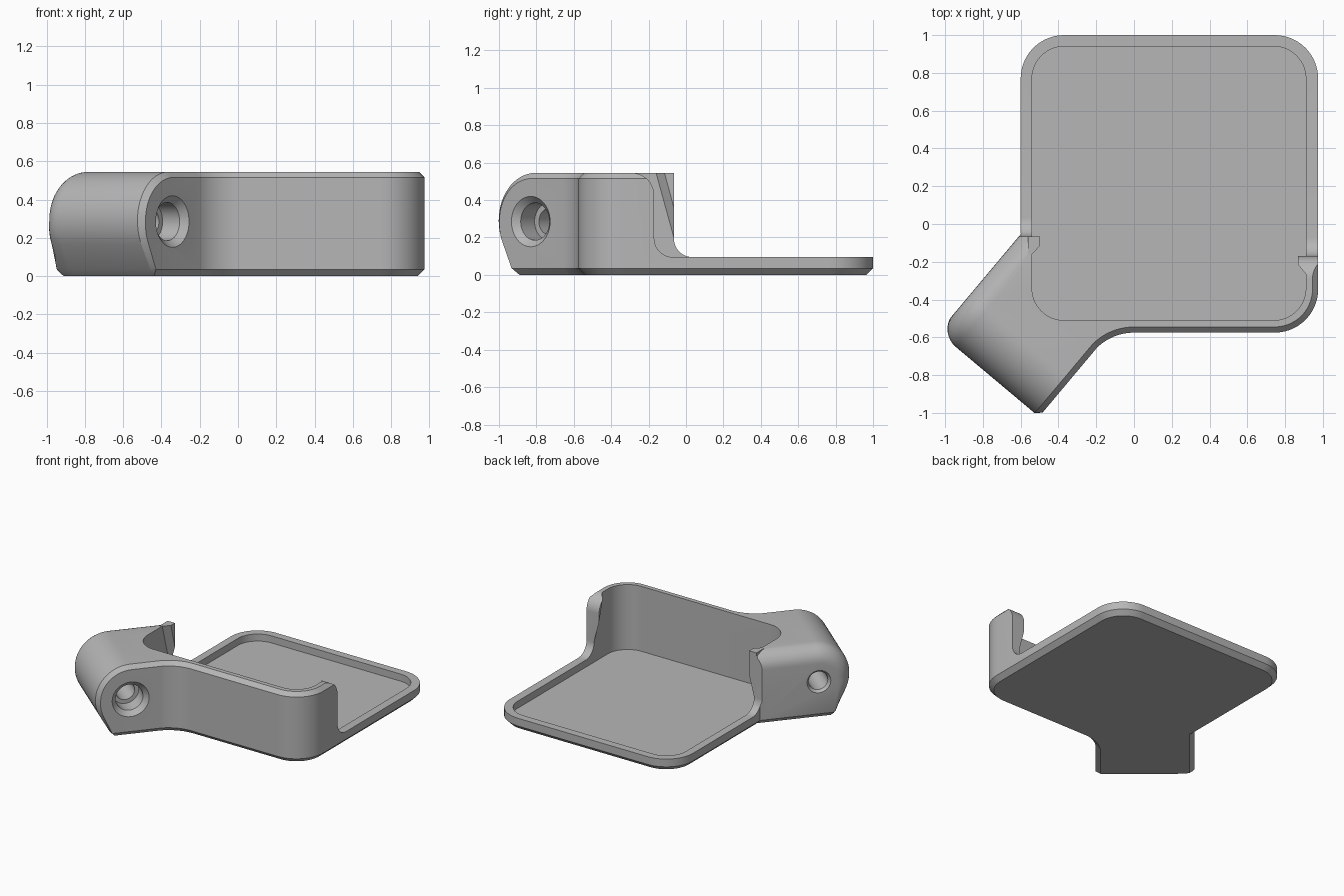
import bpy, bmesh
from math import sin, cos, pi, radians
from mathutils import Vector

cube = bpy.data.objects.get("Cube")
if cube:
    bpy.data.objects.remove(cube, do_unlink=True)

grey = bpy.data.materials.new("matte_grey")
grey.use_nodes = True
grey.diffuse_color = (0.47, 0.47, 0.47, 1)
grey.node_tree.nodes["Principled BSDF"].inputs["Base Color"].default_value = grey.diffuse_color

TOP, RIM, FLOOR = 0.545, 0.095, 0.04
CHAMFER, EDGE = 0.035, 0.03


def finish(name, bm):
    bmesh.ops.remove_doubles(bm, verts=bm.verts, dist=1e-5)
    bmesh.ops.recalc_face_normals(bm, faces=bm.faces)
    mesh = bpy.data.meshes.new(name)
    bm.to_mesh(mesh)
    bm.free()
    mesh.materials.append(grey)
    ob = bpy.data.objects.new(name, mesh)
    bpy.context.collection.objects.link(ob)
    return ob


def loft(name, rings):
    """Skin rings of equal length and cap both ends."""
    bm = bmesh.new()
    rows = [[bm.verts.new(p) for p in ring] for ring in rings]
    count = len(rows[0])
    for a, b in zip(rows, rows[1:]):
        for i in range(count):
            j = (i + 1) % count
            bm.faces.new((a[i], a[j], b[j], b[i]))
    bm.faces.new(rows[0][::-1])
    bm.faces.new(rows[-1])
    return finish(name, bm)


def hull(name, points):
    bm = bmesh.new()
    for p in points:
        bm.verts.new(p)
    bmesh.ops.convex_hull(bm, input=bm.verts)
    return finish(name, bm)


def arc(cx, cy, r, start, end, steps=14):
    angles = [radians(start + (end - start) * i / steps) for i in range(steps + 1)]
    return [(cx + r * cos(a), cy + r * sin(a)) for a in angles]


def at_z(points, z):
    return [(x, y, z) for x, y in points]


def combine(target, tool, operation):
    mod = target.modifiers.new(operation, "BOOLEAN")
    mod.operation, mod.solver, mod.object = operation, "EXACT", tool
    bpy.context.view_layer.objects.active = target
    bpy.ops.object.modifier_apply(modifier=mod.name)
    bpy.data.objects.remove(tool, do_unlink=True)


# Tray body: rounded square whose front flows into the arm
def outline(o):
    r = 0.23 - o
    return (arc(0, -0.855, 0.28 + o, 140, 90)
            + arc(0.745, -0.345, r, -90, 0) + arc(0.745, 0.77, r, 0, 90)
            + arc(-0.37, 0.77, r, 90, 180)
            + [(-0.6 + o, -0.05), (-0.5, -0.1), (-0.42, -0.45)])


holder = loft("angled_tray_holder", [
    at_z(outline(CHAMFER), 0), at_z(outline(0), CHAMFER),
    at_z(outline(0), TOP - EDGE), at_z(outline(EDGE), TOP)])

# Arm frame: across runs between its two sides, along points outward
ACROSS = Vector((cos(radians(40)), -sin(radians(40)), 0))
ALONG = Vector((-cos(radians(50)), -sin(radians(50)), 0))
LEFT, RIGHT = -0.425, 0.271


def arm_point(n, s, z):
    return ACROSS * n + ALONG * s + Vector((0, 0, z))


def arm_ring(n, o):
    low = max(0, CHAMFER - min(n - LEFT, RIGHT - n))
    pts = [(0.3, low), (0.3, TOP - o)]
    for i in range(21):
        deg = 90 - 6 * i
        r = 0.255 - o * (1 if deg >= 0 else 1 + deg / 100)
        pts.append((0.85 + r * cos(radians(deg)), 0.29 + r * sin(radians(deg))))
    foot = 1.0 - 0.3 * o
    pts += [(foot, 0.037), (foot - 0.037 + low, low)]
    return [arm_point(n, s, z) for s, z in pts]


# Arm: rounded nose, soft fillet on one side, chamfer on the other
FILLET = 0.12
turns = [pi / 2 * i / 8 for i in range(8, -1, -1)]
rings = [arm_ring(LEFT + FILLET * (1 - sin(a)), FILLET * (1 - cos(a))) for a in turns]
rings += [arm_ring(RIGHT - CHAMFER, 0), arm_ring(RIGHT - EDGE, 0), arm_ring(RIGHT, EDGE)]
combine(holder, loft("arm", rings), "UNION")

# Pocket
pocket = (arc(0.74, -0.34, 0.17, -90, 0) + arc(0.74, 0.77, 0.17, 0, 90)
          + arc(-0.37, 0.77, 0.17, 90, 180) + arc(-0.37, -0.34, 0.17, 180, 270))
combine(holder, loft("pocket_cutter", [at_z(pocket, FLOOR), at_z(pocket, 1)]), "DIFFERENCE")


# Tapered retaining lips inside both wall ends
def lip(name, wall, side, y):
    root, tip = wall - side * 0.02, wall + side * 0.043
    return hull(name, [
        (root, y, TOP), (tip, y, TOP), (tip, y - 0.05, TOP),
        (wall, y - 0.095, TOP), (root, y - 0.095, TOP),
        (tip, y, 0.36), (wall, y, 0.2), (root, y, 0.2)])


combine(holder, lip("lip", -0.54, 1, -0.065), "UNION")
combine(holder, lip("lip", 0.91, -1, -0.17), "UNION")


# Clear the rear above the low rim, leaving filleted wall ends
def rear_cutter(x0, x1, y, crown):
    pts = [(1.2, RIM)] + arc(y + 0.1, RIM + 0.1, 0.1, 270, 180)
    if crown:
        pts += arc(y - crown, TOP - crown, crown, 0, 90)
        pts += [(y - crown, 0.8)]
    else:
        pts += [(y, 0.8)]
    pts += [(1.2, 0.8)]
    return loft("rear_cutter", [[(x, b, c) for b, c in pts] for x in (x0, x1)])


combine(holder, rear_cutter(-1.2, 0.2, -0.065, 0), "DIFFERENCE")
combine(holder, rear_cutter(0.2, 1.2, -0.17, 0.12), "DIFFERENCE")

# Stepped bolt hole across the arm
steps = [(LEFT - 0.01, 0.095), (LEFT + 0.02, 0.07), (0.12, 0.07), (0.12, 0.1),
         (RIGHT - 0.035, 0.1), (RIGHT, 0.135), (RIGHT + 0.01, 0.145)]
bolt = [[arm_point(n, 0.856 + r * cos(2 * pi * i / 40), 0.285 + r * sin(2 * pi * i / 40))
         for i in range(40)] for n, r in steps]
combine(holder, loft("bolt_cutter", bolt), "DIFFERENCE")

bpy.ops.object.select_all(action="DESELECT")
holder.select_set(True)
bpy.context.view_layer.objects.active = holder
bpy.ops.object.shade_smooth_by_angle(angle=radians(25))
